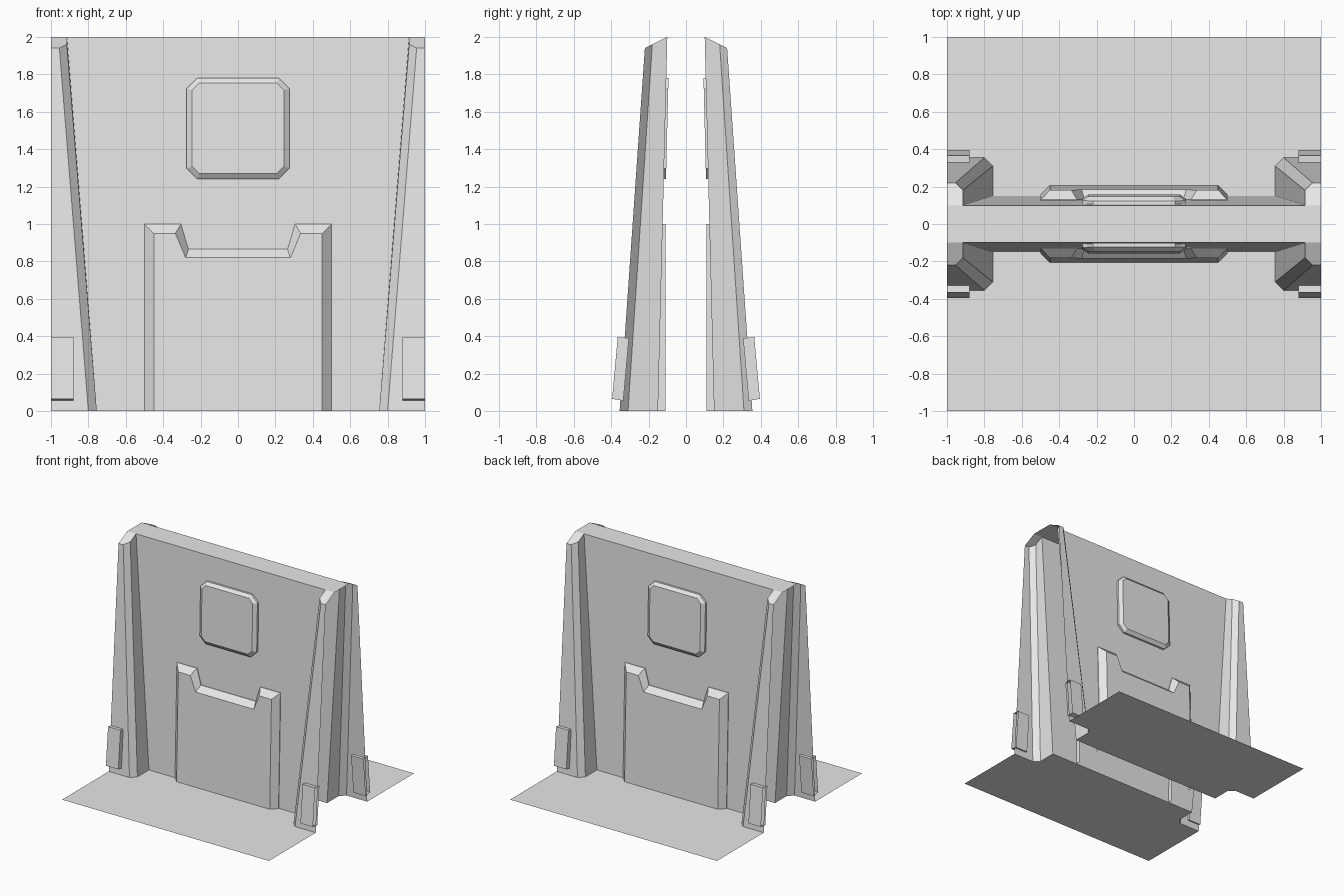
import bpy

cube = bpy.data.objects.get("Cube")
if cube:
    bpy.data.objects.remove(cube, do_unlink=True)

grey = bpy.data.materials.new("plain grey")
grey.use_nodes = True
colour = (0.8, 0.8, 0.8, 1)
grey.diffuse_color = colour
grey.node_tree.nodes["Principled BSDF"].inputs["Base Color"].default_value = colour


def wall_y(z):
    """Depth of the leaning front wall at height z."""
    return -0.15 + 0.025 * z


def make(name, verts, faces):
    """Build one quarter and mirror it across both axes."""
    mesh = bpy.data.meshes.new(name)
    mesh.from_pydata(verts, [], faces)
    mesh.materials.append(grey)
    obj = bpy.data.objects.new(name, mesh)
    bpy.context.collection.objects.link(obj)
    mirror = obj.modifiers.new("Mirror", "MIRROR")
    mirror.use_axis = (True, True, False)
    mirror.merge_threshold = 0.0005
    return obj


def loft(name, rings, closed=False, cap=None):
    """Bridge rings of equal length; cap lists the final face's points."""
    n = len(rings[0])
    verts = [p for ring in rings for p in ring]
    faces = []
    for r in range(len(rings) - 1):
        for i in range(n if closed else n - 1):
            a, b = r * n + i, r * n + (i + 1) % n
            faces.append((a, b, b + n, a + n))
    if cap is not None:
        start = len(verts)
        verts += cap
        faces.append(tuple(range(start, len(verts))))
    return make(name, verts, faces)


# Leaning wall with a tapered, chamfered pillar at each end
base = [(0, -0.15, 0), (0.755, -0.15, 0), (0.755, -0.31, 0),
        (0.8, -0.355, 0), (1, -0.355, 0)]
crest = [(0, -0.1, 2), (0.915, -0.1, 2), (0.915, -0.18, 1.96),
         (0.955, -0.22, 1.94), (1, -0.22, 1.94)]
loft("wall_and_pillars", [base, crest])

# Sloped pillar caps and flat wall top
make("pillar_cap", crest[1:] + [(1, -0.1, 2)], [(4, 0, 1, 2, 3)])
make("wall_top", [(0, -0.1, 2), (1, -0.1, 2), (1, 0, 2), (0, 0, 2)], [(0, 1, 2, 3)])

# Ground panels, cut to follow the wall footprint
ground = [(0, -1, 0), (1, -1, 0)] + base[::-1]
make("ground_panel", ground, [tuple(range(len(ground)))])

# Lower notched panel with bevelled rim
outer = [(0.5, 0), (0.5, 1), (0.305, 1), (0.265, 0.865), (0, 0.865)]
inner = [(0.45, 0), (0.45, 0.95), (0.335, 0.95), (0.28, 0.82), (0, 0.82)]
rim = [(x, wall_y(z) - 0.005, z) for x, z in outer]
face = [(x, wall_y(z) - 0.055, z) for x, z in inner]
loft("lower_panel", [[(x, -0.11, z) for x, z in outer], rim, face],
     cap=face + [(0, wall_y(0) - 0.055, 0)])


# Upper square panel with clipped corners
def clipped(half, low, high, cut):
    return [(0, low), (half - cut, low), (half, low + cut),
            (half, high - cut), (half - cut, high), (0, high)]


def on_wall(points, out):
    return [(x, wall_y(z) - out, z) for x, z in points]


outer = clipped(0.275, 1.24, 1.78, 0.057)
face = on_wall(clipped(0.245, 1.27, 1.755, 0.038), 0.04)
loft("upper_panel", [on_wall(outer, -0.012), on_wall(outer, 0.018), face], cap=face)

# Small plates at the foot of each pillar, open at the wall ends
section = [(-0.395, 0.065), (-0.365, 0.395), (-0.305, 0.39), (-0.335, 0.055)]
inside = [(0.88, y, z) for y, z in section]
loft("foot_plate", [[(1, y, z) for y, z in section], inside], closed=True, cap=inside)
